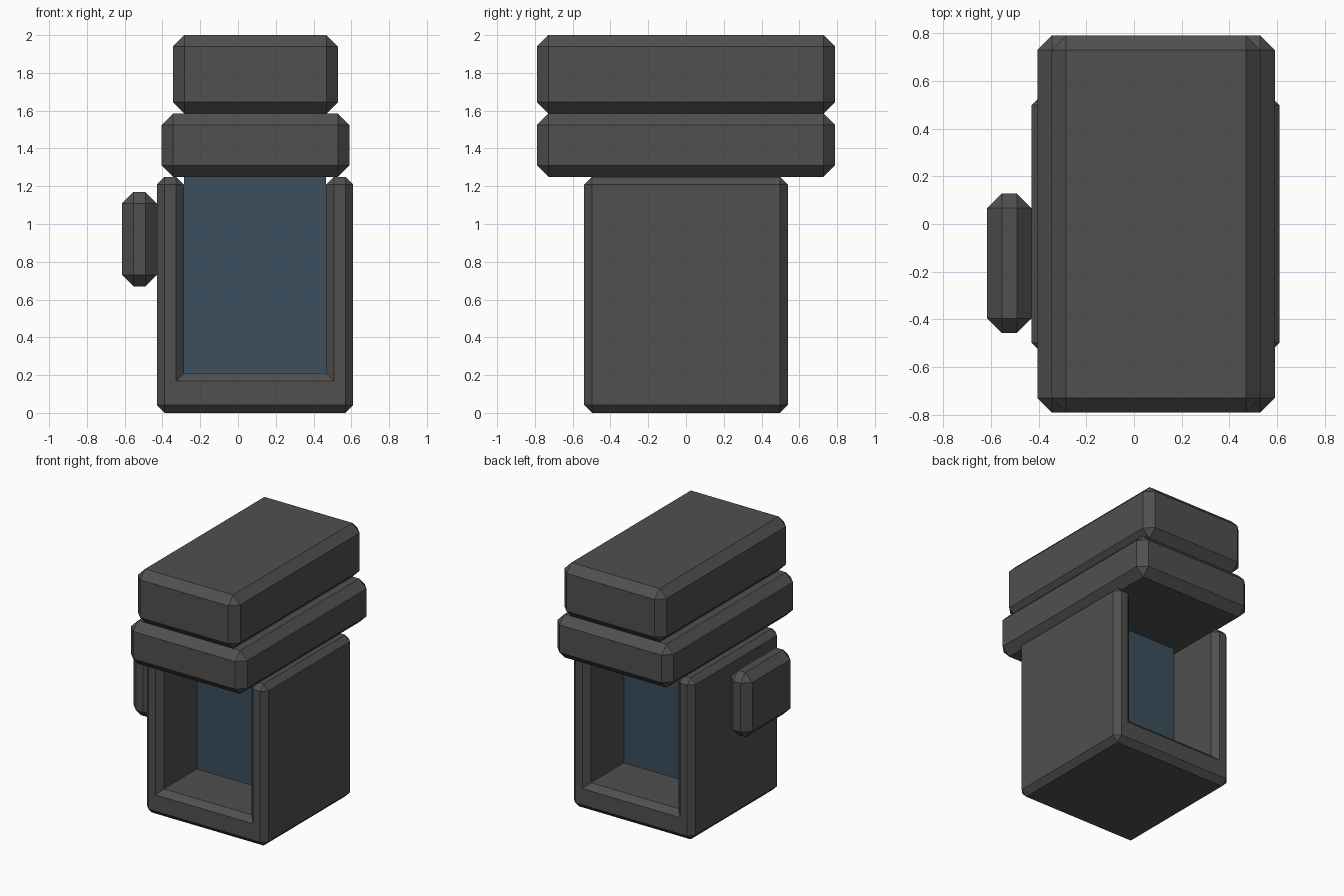
import bpy
import bmesh

if "Cube" in bpy.data.objects:
    bpy.data.objects.remove(bpy.data.objects["Cube"])


def material(name, color):
    m = bpy.data.materials.new(name)
    m.diffuse_color = (*color, 1)
    m.use_nodes = True
    m.node_tree.nodes["Principled BSDF"].inputs["Base Color"].default_value = m.diffuse_color
    return m


GREY = material("dark grey", (0.08, 0.08, 0.08))
BLUE = material("slate blue", (0.043, 0.078, 0.11))


def prism(name, profile, y0, y1, bevel, mat):
    """Extrude an x-z profile along y and chamfer every convex edge."""
    bm = bmesh.new()
    face = bm.faces.new([bm.verts.new((x, y0, z)) for x, z in profile])
    ext = bmesh.ops.extrude_face_region(bm, geom=[face])["geom"]
    verts = [v for v in ext if isinstance(v, bmesh.types.BMVert)]
    bmesh.ops.translate(bm, verts=verts, vec=(0, y1 - y0, 0))
    bmesh.ops.recalc_face_normals(bm, faces=bm.faces[:])
    if bevel:
        edges = [e for e in bm.edges if e.is_convex]
        bmesh.ops.bevel(bm, geom=edges, offset=bevel, offset_type='OFFSET',
                        segments=1, profile=0.5, affect='EDGES')
    mesh = bpy.data.meshes.new(name)
    bm.to_mesh(mesh)
    bm.free()
    mesh.materials.append(mat)
    obj = bpy.data.objects.new(name, mesh)
    bpy.context.collection.objects.link(obj)
    return obj


def box(name, x, y, z, bevel, mat):
    profile = [(x[0], z[0]), (x[1], z[0]), (x[1], z[1]), (x[0], z[1])]
    return prism(name, profile, *y, bevel, mat)


# U-shaped body, open at front, back and top
prism("body", [(-0.43, 0), (0.61, 0), (0.61, 1.25), (0.465, 1.25),
               (0.465, 0.21), (-0.285, 0.21), (-0.285, 1.25), (-0.43, 1.25)],
      -0.54, 0.54, 0.042, GREY)

# Panel across the middle of the opening
box("lens_panel", (-0.285, 0.465), (-0.095, 0.095), (0.21, 1.25), 0, BLUE)

# Two stacked top slabs
box("lower_slab", (-0.405, 0.59), (-0.79, 0.79), (1.25, 1.585), 0.061, GREY)
box("upper_slab", (-0.345, 0.53), (-0.79, 0.79), (1.585, 2.0), 0.061, GREY)

# Side knob
box("side_knob", (-0.615, -0.43), (-0.457, 0.127), (0.67, 1.17), 0.061, GREY)
